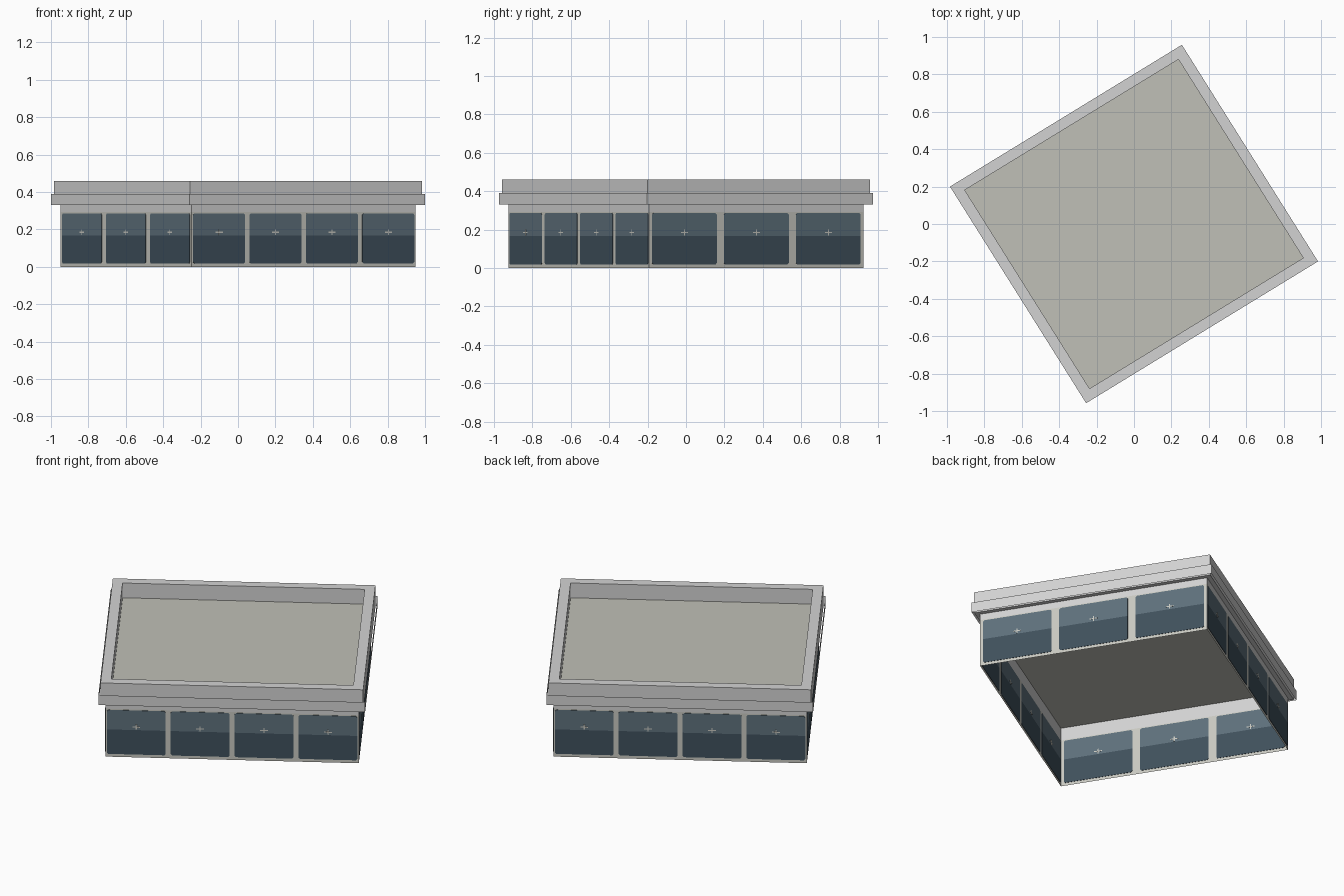
import bpy
from mathutils import Vector

if "Cube" in bpy.data.objects:
    bpy.data.objects.remove(bpy.data.objects["Cube"])

# Half-edge vectors of the turned rectangular plan
U, V = Vector((0.620, 0.379, 0)), Vector((-0.364, 0.579, 0))
WALL = -0.0255                       # wall line, set in from the roof edge


def mat(name, r, g, b):
    m = bpy.data.materials.new(name)
    m.diffuse_color = (r, g, b, 1)
    m.use_nodes = True
    m.node_tree.nodes["Principled BSDF"].inputs["Base Color"].default_value = m.diffuse_color
    return m


TRIM = mat("pale grey trim", 0.65, 0.65, 0.65)
FRAME = mat("warm grey frame", 0.58, 0.58, 0.53)
ROOF = mat("roof grey", 0.53, 0.53, 0.475)
GLASS_HI = mat("light blue glass", 0.112, 0.162, 0.198)
GLASS_LO = mat("dark blue glass", 0.050, 0.080, 0.107)


def corners(d, z):
    """Four plan corners, offset outwards by d, counter-clockwise from the front."""
    u, v = U + U.normalized() * d, V + V.normalized() * d
    return [p + Vector((0, 0, z)) for p in (-u - v, u - v, u + v, -u + v)]


def make(name, verts, faces, material):
    me = bpy.data.meshes.new(name)
    me.from_pydata([tuple(v) for v in verts], [], faces)
    me.materials.append(material)
    ob = bpy.data.objects.new(name, me)
    bpy.context.collection.objects.link(ob)
    return ob


def ring(name, profile, material):
    """Sweep a profile of (offset, height) points around the plan."""
    verts, faces = [], []
    for d, z in profile:
        verts += corners(d, z)
    for k in range(len(profile) - 1):
        for i in range(4):
            j = (i + 1) % 4
            a = 4 * k
            faces.append((a + i, a + j, a + 4 + j, a + 4 + i))
    return make(name, verts, faces, material)


def plate(name, p, q, outline, t, material):
    """Thin plate straddling the wall p-q; outline is (distance along, height)."""
    along = (q - p).normalized()
    n = along.cross(Vector((0, 0, 1)))
    verts = [p + along * s + Vector((0, 0, z)) + n * o
             for o in (t, -t) for s, z in outline]
    c = len(outline)
    faces = [tuple(range(c)), tuple(reversed(range(c, 2 * c)))]
    faces += [(i, c + i, c + (i + 1) % c, (i + 1) % c) for i in range(c)]
    return make(name, verts, faces, material)


# Walls: frame level and header above the windows
ring("wall_frame", [(WALL, 0), (WALL, 0.292)], FRAME)
ring("wall_header", [(WALL, 0.292), (WALL, 0.37)], TRIM)

# Roof deck and the parapet around it
make("roof_deck", corners(WALL, 0.37), [(0, 1, 2, 3)], ROOF)
ring("parapet", [(WALL, 0.33), (0, 0.33), (0, 0.46), (-0.057, 0.46), (-0.057, 0.37)], TRIM)

# Fascia strip standing just off the parapet
ring("fascia_strip", [(0.0115, 0.33), (0.0115, 0.39)], TRIM)

# Windows: four on the long sides, three on the short sides
base = corners(WALL, 0)
Z0, ZM, Z1, CH = 0.018, 0.167, 0.286, 0.008
for side in range(4):
    p, q = base[side], base[(side + 1) % 4]
    length = (q - p).length
    n = 4 if side % 2 == 0 else 3
    half = length * (0.116 if n == 4 else 0.151)
    for i in range(n):
        c = length * (0.5 + (i - (n - 1) / 2) * 1.008 / n)
        l, r = c - half, c + half
        tag = f"{side + 1}_{i + 1}"
        plate("window_lower_" + tag, p, q,
              [(l, Z0 + CH), (l + CH, Z0), (r - CH, Z0), (r, Z0 + CH), (r, ZM), (l, ZM)],
              0.002, GLASS_LO)
        plate("window_upper_" + tag, p, q,
              [(l, ZM), (r, ZM), (r, Z1 - CH), (r - CH, Z1), (l + CH, Z1), (l, Z1 - CH)],
              0.002, GLASS_HI)
        # Small cross mark at the window centre
        for w, h in ((0.022, 0.003), (0.003, 0.015)):
            plate("window_cross_" + tag, p, q,
                  [(c - w, 0.185 - h), (c + w, 0.185 - h), (c + w, 0.185 + h), (c - w, 0.185 + h)],
                  0.003, FRAME)
